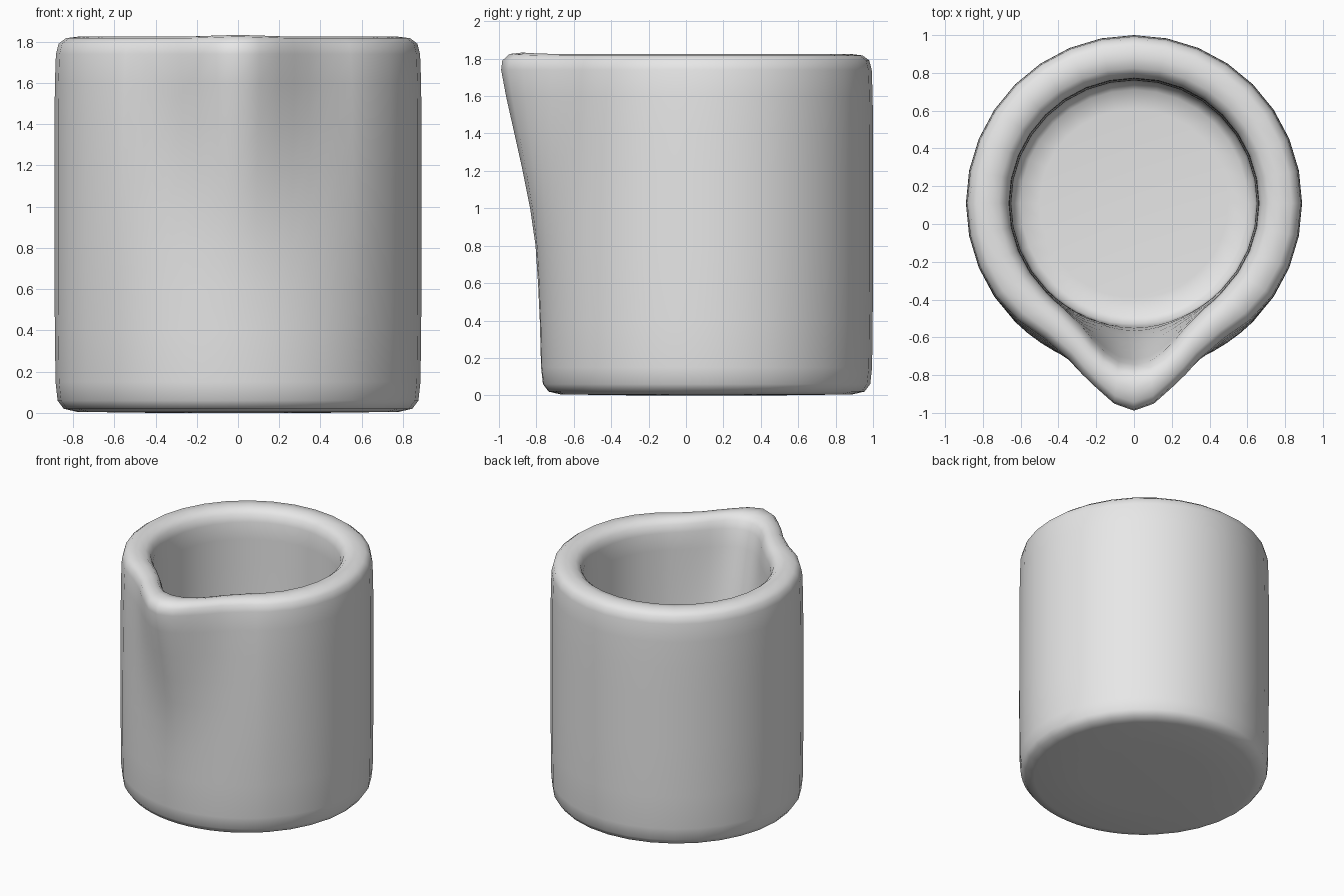
import bpy
import bmesh
import math

cube = bpy.data.objects.get("Cube")
if cube:
    bpy.data.objects.remove(cube, do_unlink=True)

CENTRE_Y = 0.11

# Wall section (radius, height): underside, outer wall, rounded rim
OUTER = [(0.40, 0.0), (0.78, 0.005), (0.845, 0.02), (0.875, 0.06), (0.885, 0.15),
         (0.888, 0.4), (0.89, 0.6), (0.89, 0.8), (0.89, 1.0), (0.89, 1.2),
         (0.89, 1.4), (0.888, 1.6), (0.883, 1.74), (0.87, 1.79), (0.835, 1.817)]
# Rim crown, inner wall and floor
INNER = [(0.77, 1.825), (0.715, 1.815), (0.68, 1.785), (0.662, 1.73), (0.66, 1.6),
         (0.66, 1.4), (0.657, 1.2), (0.655, 1.0), (0.652, 0.8), (0.65, 0.6),
         (0.65, 0.4), (0.64, 0.3), (0.6, 0.26), (0.5, 0.25)]

# Spout bulge by angle from the front (degrees), and its strength by height
OUT_BULGE = [(0, 0.222), (5.3, 0.193), (11.5, 0.118), (18.6, 0.048), (24, 0.0),
             (35.5, -0.03), (47, -0.008), (60, 0.0)]
IN_BULGE = [(0, 0.2), (6.8, 0.185), (15, 0.11), (22, 0.053), (31.5, 0.01), (45, 0.0)]
STRENGTH = [(0.3, 0.0), (0.6, 0.05), (0.8, 0.11), (1.0, 0.24), (1.2, 0.42),
            (1.4, 0.62), (1.6, 0.83), (1.77, 1.0)]


def lerp_table(table, x):
    """Linear lookup, clamped at both ends."""
    if x <= table[0][0]:
        return table[0][1]
    for (x0, y0), (x1, y1) in zip(table, table[1:]):
        if x <= x1:
            return y0 + (y1 - y0) * (x - x0) / (x1 - x0)
    return table[-1][1]


def point(radius, z, angle):
    """Place a section point, pushed out towards the spout."""
    from_front = abs((angle + 180) % 360 - 180)
    t = min(max((0.87 - radius) / 0.2, 0), 1) if z > 1.7 else float(radius < 0.7)
    if z < 0.3:
        t = 0
    bulge = (1 - t) * lerp_table(OUT_BULGE, from_front) + t * lerp_table(IN_BULGE, from_front)
    r = radius + bulge * lerp_table(STRENGTH, z)
    lift = 0.008 * max(0, 1 - from_front / 16) if z > 1.8 else 0
    a = math.radians(angle)
    return (r * math.sin(a), CENTRE_Y - r * math.cos(a), z + lift)


# Even steps around the body, finer steps around the spout
step = 360 / 32
angles = []
for i in range(32):
    angles.append(i * step)
    if i < 4 or i >= 28:
        angles.append((i + 0.5) * step)

# Jug body: rings joined into one closed shell
bm = bmesh.new()
rings = [[bm.verts.new(point(r, z, a)) for a in angles] for r, z in OUTER + INNER]
n = len(angles)
for low, high in zip(rings, rings[1:]):
    for i in range(n):
        j = (i + 1) % n
        bm.faces.new((low[i], low[j], high[j], high[i]))
bm.faces.new(rings[0][::-1])
bm.faces.new(rings[-1])
bmesh.ops.recalc_face_normals(bm, faces=bm.faces[:])
for face in bm.faces:
    face.smooth = True

mesh = bpy.data.meshes.new("jug_body")
bm.to_mesh(mesh)
bm.free()
jug = bpy.data.objects.new("jug_body", mesh)
bpy.context.collection.objects.link(jug)

# Pale grey ceramic
colour = (0.8, 0.8, 0.8, 1)
ceramic = bpy.data.materials.new("pale_grey_ceramic")
ceramic.use_nodes = True
ceramic.diffuse_color = colour
ceramic.node_tree.nodes["Principled BSDF"].inputs["Base Color"].default_value = colour
mesh.materials.append(ceramic)
